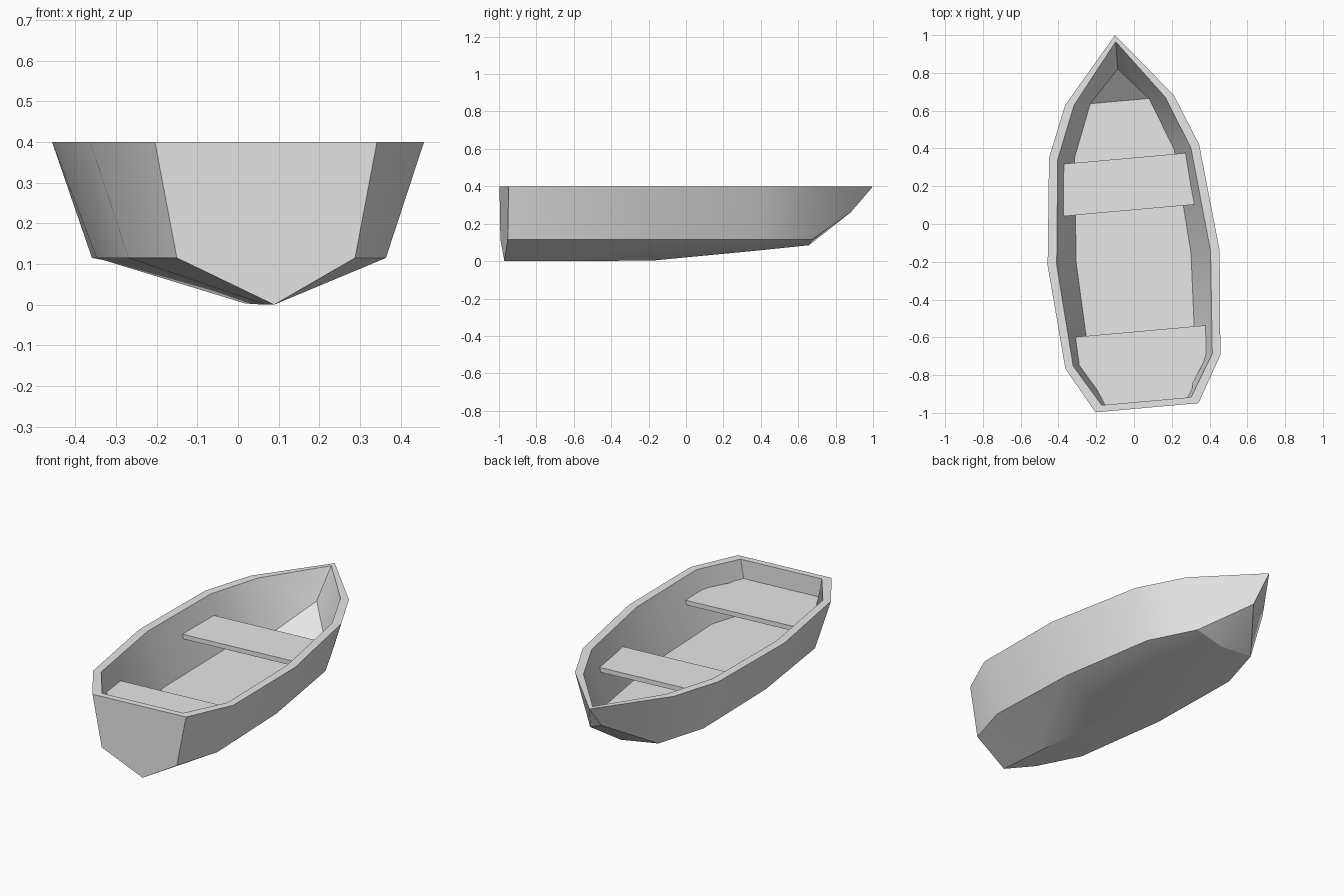
import bpy, bmesh, math
from mathutils import Matrix

cube = bpy.data.objects.get("Cube")
if cube:
    bpy.data.objects.remove(cube, do_unlink=True)

grey = bpy.data.materials.new("light_grey")
grey.use_nodes = True
grey.diffuse_color = (0.8, 0.8, 0.8, 1)
grey.node_tree.nodes["Principled BSDF"].inputs["Base Color"].default_value = (0.8, 0.8, 0.8, 1)

# The whole boat is turned slightly about the vertical axis
TURN = Matrix.Rotation(math.radians(5.1), 4, 'Z') @ Matrix.Translation((-0.018, 0, 0))
RIM_Z = 0.4
CHINE_Z = 0.115
KEEL_X = 0.02


def finish(bm, name, angle):
    bmesh.ops.remove_doubles(bm, verts=bm.verts, dist=0.0005)
    bmesh.ops.dissolve_degenerate(bm, edges=bm.edges, dist=0.0005)
    bmesh.ops.recalc_face_normals(bm, faces=bm.faces)
    bm.transform(TURN)
    mesh = bpy.data.meshes.new(name)
    bm.to_mesh(mesh)
    bm.free()
    mesh.materials.append(grey)
    obj = bpy.data.objects.new(name, mesh)
    bpy.context.collection.objects.link(obj)
    bpy.ops.object.select_all(action='DESELECT')
    obj.select_set(True)
    bpy.context.view_layer.objects.active = obj
    bpy.ops.object.shade_smooth_by_angle(angle=math.radians(angle))


def bridge(bm, rows):
    """Join neighbouring rows of vertices with quads."""
    for a, b in zip(rows, rows[1:]):
        for i in range(len(a) - 1):
            bm.faces.new((a[i], a[i + 1], b[i + 1], b[i]))


# Outer stations, stern to bow: y, rim half width, chine half width, keel height
OUTER = [(-0.975, 0.274, 0.22, 0.0), (-0.731, 0.412, 0.318, 0.0),
         (-0.179, 0.457, 0.347, 0.003), (0.389, 0.399, 0.308, 0.057),
         (0.66, 0.289, 0.2, 0.085)]
# Inner stations: y, rim half width, floor half width
INNER = [(-0.94, 0.238, 0.19), (-0.72, 0.37, 0.28), (-0.179, 0.409, 0.305),
         (0.375, 0.354, 0.265), (0.655, 0.242, 0.156)]

# Hull: outer skin, inner skin with flat floor, rim and transom
bm = bmesh.new()
v = bm.verts.new
outer = [[v((-w, y, RIM_Z)), v((-c, y, CHINE_Z)), v((KEEL_X, y, k)),
          v((c, y, CHINE_Z)), v((w, y, RIM_Z))] for y, w, c, k in OUTER]
tip, stem = (0.007, 1.005, RIM_Z), (0.005, 0.885, 0.26)
outer.append([v(p) for p in (tip, stem, stem, stem, tip)])
inner = [[v((-w, y, RIM_Z)), v((-f, y, CHINE_Z)), v((f, y, CHINE_Z)),
          v((w, y, RIM_Z))] for y, w, f in INNER]
tip, stem = (0.007, 0.97, RIM_Z), (0.005, 0.825, 0.26)
inner.append([v(p) for p in (tip, stem, stem, tip)])
bridge(bm, outer)
bridge(bm, inner)
for side in (0, -1):
    bridge(bm, [[row[side] for row in outer], [row[side] for row in inner]])
bm.faces.new(outer[0])
bm.faces.new(inner[0])
bm.faces.new((outer[0][0], outer[0][-1], inner[0][-1], inner[0][0]))
finish(bm, "hull", 30)


# Seats: planks extruded down from a mirrored outline of (y, half width)
def plank(name, outline, top=0.295, thick=0.026):
    bm = bmesh.new()
    pts = [(w, y) for y, w in outline] + [(-w, y) for y, w in reversed(outline)]
    face = bm.faces.new([bm.verts.new((x, y, top)) for x, y in pts])
    ext = bmesh.ops.extrude_face_region(bm, geom=[face], use_keep_orig=True)
    low = [g for g in ext["geom"] if isinstance(g, bmesh.types.BMVert)]
    bmesh.ops.translate(bm, verts=low, vec=(0, 0, -thick))
    finish(bm, name, 20)


plank("middle_seat", [(0.074, 0.352), (0.35, 0.328)])
plank("stern_seat", [(-0.942, 0.233), (-0.862, 0.256), (-0.731, 0.34), (-0.568, 0.353)])
